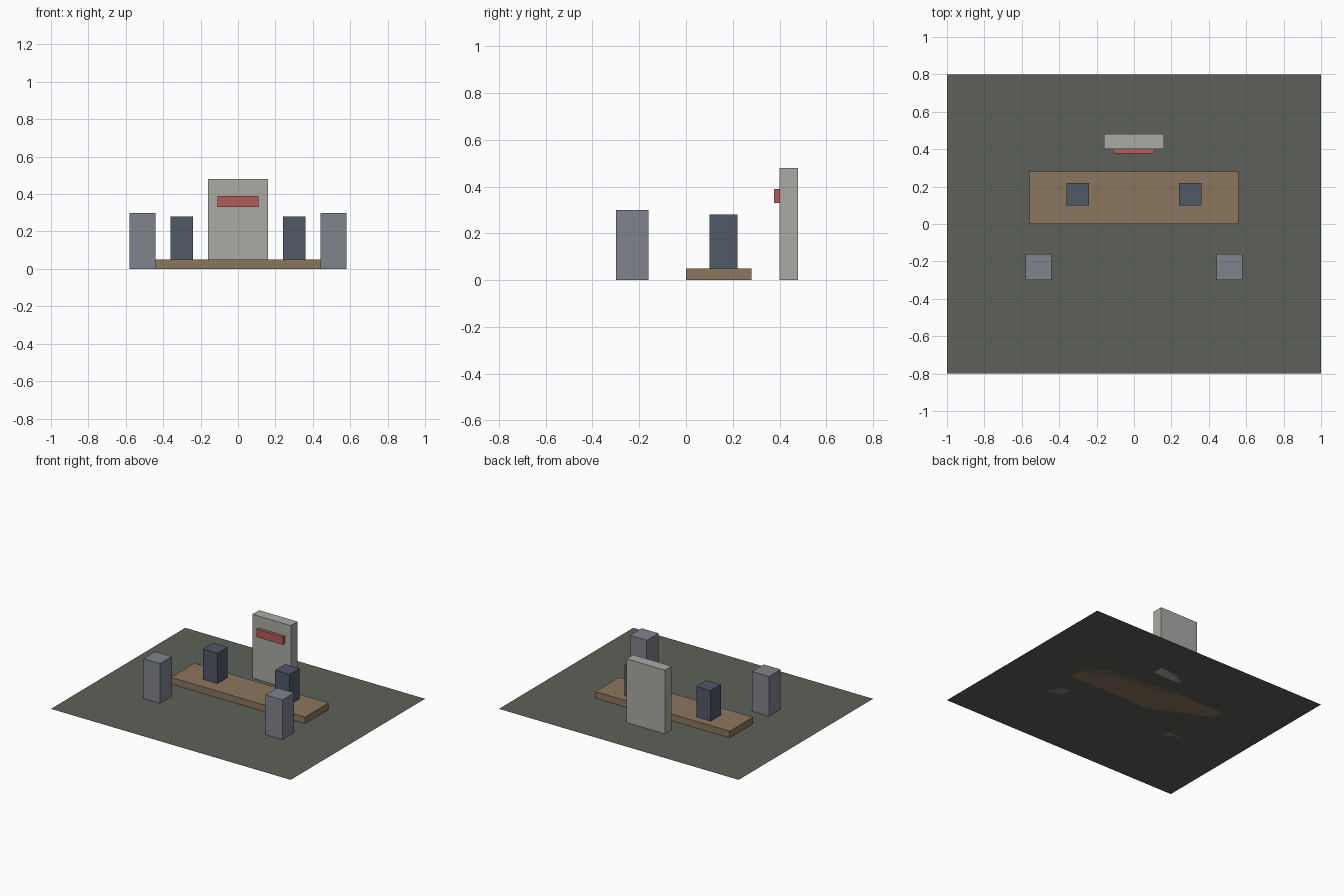
import bpy
import bmesh
from mathutils import Matrix, Vector

if "Cube" in bpy.data.objects:
    bpy.data.objects.remove(bpy.data.objects["Cube"])


def material(name, rgb):
    mat = bpy.data.materials.new(name)
    mat.diffuse_color = (*rgb, 1.0)
    mat.use_nodes = True
    mat.node_tree.nodes["Principled BSDF"].inputs["Base Color"].default_value = mat.diffuse_color
    return mat


def add_object(name, bm, mat):
    mesh = bpy.data.meshes.new(name)
    bm.to_mesh(mesh)
    bm.free()
    obj = bpy.data.objects.new(name, mesh)
    bpy.context.collection.objects.link(obj)
    mesh.materials.append(mat)
    return obj


def box(name, xs, ys, zs, mat):
    """Box spanning the given (min, max) ranges."""
    lo, hi = (Vector(c) for c in zip(xs, ys, zs))
    bm = bmesh.new()
    bmesh.ops.create_cube(bm, size=1.0)
    size = Matrix.Diagonal((*(hi - lo), 1.0))
    bm.transform(Matrix.Translation((lo + hi) / 2) @ size)
    return add_object(name, bm, mat)


def box_pair(name, xs, ys, zs, mat):
    """Box on the right and its mirror on the left."""
    box(name + "_right", xs, ys, zs, mat)
    box(name + "_left", (-xs[1], -xs[0]), ys, zs, mat)


floor_mat = material("floor_olive", (0.11, 0.12, 0.10))
wood = material("wood", (0.26, 0.18, 0.11))
slate = material("slate_blue", (0.08, 0.10, 0.14))
stone = material("blue_grey", (0.22, 0.23, 0.27))
pale = material("pale_grey", (0.40, 0.40, 0.38))
red = material("sign_red", (0.45, 0.11, 0.10))

# Flat floor sheet
bm = bmesh.new()
bmesh.ops.create_grid(bm, x_segments=1, y_segments=1, size=1.0)
bm.transform(Matrix.Diagonal((1.0, 0.8, 1.0, 1.0)))
add_object("floor", bm, floor_mat)

# Low platform with two posts standing on it
box("platform", (-0.56, 0.56), (0.0, 0.28), (0.0, 0.05), wood)
box_pair("platform_post", (0.24, 0.36), (0.10, 0.22), (0.05, 0.28), slate)

# Front pillars
box_pair("front_pillar", (0.44, 0.58), (-0.30, -0.16), (0.0, 0.30), stone)

# Back slab with the red bar on its front
box("back_slab", (-0.16, 0.16), (0.40, 0.48), (0.0, 0.48), pale)
box("red_bar", (-0.11, 0.11), (0.377, 0.40), (0.33, 0.39), red)
